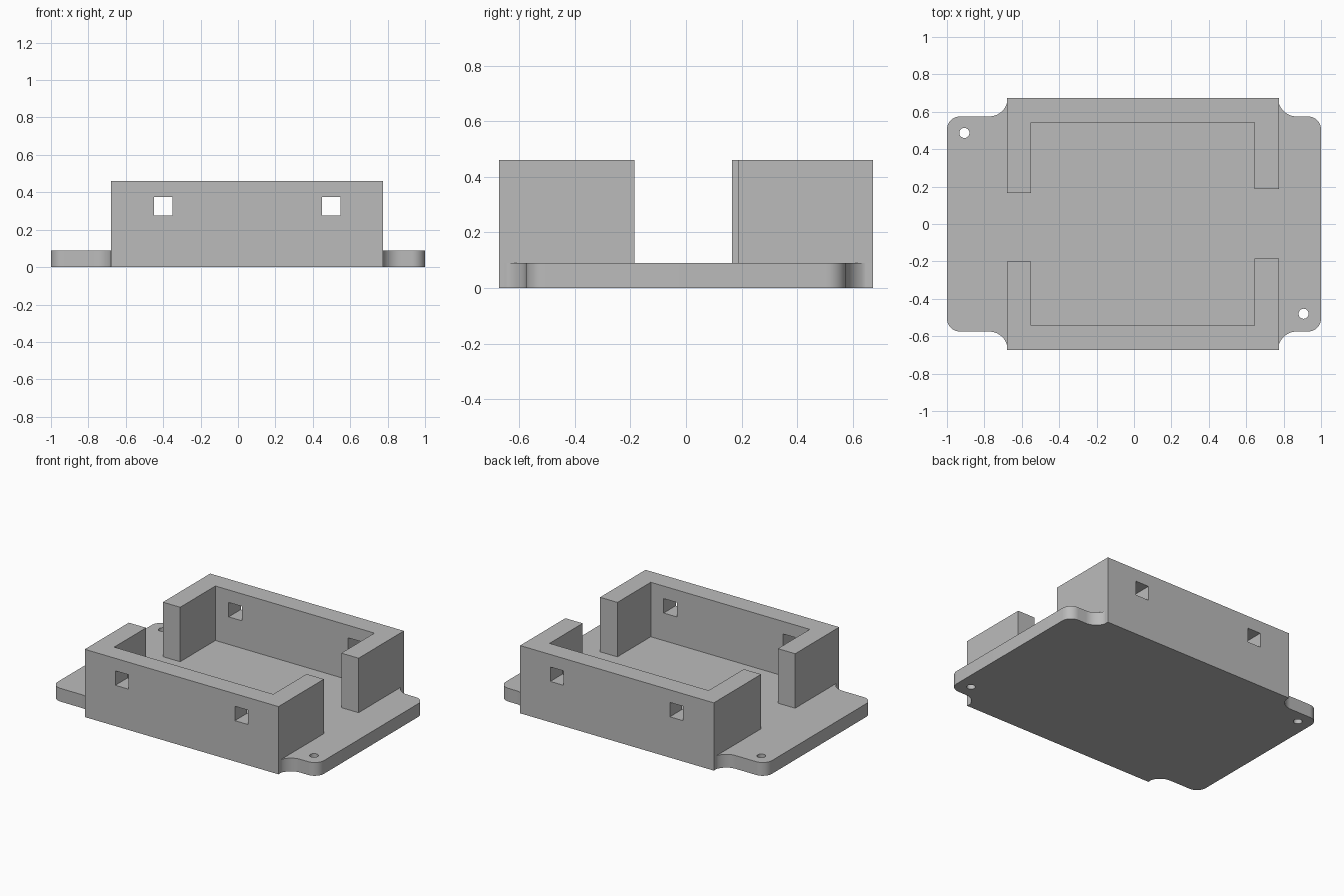
import bpy
import bmesh
from math import cos, sin, radians

if "Cube" in bpy.data.objects:
    bpy.data.objects.remove(bpy.data.objects["Cube"])

grey = bpy.data.materials.new("plain grey")
grey.use_nodes = True
grey.diffuse_color = (0.5, 0.5, 0.5, 1)
grey.node_tree.nodes["Principled BSDF"].inputs["Base Color"].default_value = (0.5, 0.5, 0.5, 1)

PLATE_TOP, WALL_TOP = 0.09, 0.46
LEFT, RIGHT, DEPTH = -0.68, 0.775, 0.673   # outer limits of the walls
THICK = 0.13


def prism(name, outline, z0, z1):
    """Extrude a closed xy outline from z0 to z1."""
    bm = bmesh.new()
    face = bm.faces.new([bm.verts.new((x, y, z0)) for x, y in outline])
    new = bmesh.ops.extrude_face_region(bm, geom=[face])["geom"]
    bmesh.ops.translate(bm, vec=(0, 0, z1 - z0),
                        verts=[v for v in new if isinstance(v, bmesh.types.BMVert)])
    bmesh.ops.recalc_face_normals(bm, faces=bm.faces)
    mesh = bpy.data.meshes.new(name)
    bm.to_mesh(mesh)
    bm.free()
    mesh.materials.append(grey)
    obj = bpy.data.objects.new(name, mesh)
    bpy.context.collection.objects.link(obj)
    return obj


def rect(x0, x1, y0, y1):
    return [(x0, y0), (x1, y0), (x1, y1), (x0, y1)]


def arc(cx, cy, r, a0, a1, n):
    angles = [radians(a0 + (a1 - a0) * i / n) for i in range(n + 1)]
    return [(cx + r * cos(a), cy + r * sin(a)) for a in angles]


def cut(obj, cutters):
    """Subtract the cutters from obj and delete them."""
    bpy.ops.object.select_all(action="DESELECT")
    bpy.context.view_layer.objects.active = obj
    obj.select_set(True)
    for c in cutters:
        mod = obj.modifiers.new("hole", "BOOLEAN")
        mod.operation, mod.solver, mod.object = "DIFFERENCE", "EXACT", c
        bpy.ops.object.modifier_apply(modifier=mod.name)
        bpy.data.objects.remove(c)


def plate_corner(sx, sy):
    """Rounded ear corner, then a hollow fillet that meets the wall."""
    wall_x = RIGHT if sx > 0 else -LEFT
    pts = arc(0.93, 0.505, 0.07, 0, 90, 10)
    pts += arc(wall_x + 0.095, 0.675, 0.1, 270, 198, 10)
    pts += [(wall_x, 0.645), (wall_x, DEPTH)]
    pts = [(sx * x, sy * y) for x, y in pts]
    return pts if sx * sy > 0 else pts[::-1]


# Base plate with two diagonal screw holes
outline = [p for s in ((1, 1), (-1, 1), (-1, -1), (1, -1)) for p in plate_corner(*s)]
plate = prism("base_plate", outline, 0, PLATE_TOP)
cut(plate, [prism("screw_hole", arc(x, y, 0.027, 0, 345, 23), -0.1, 0.2)
            for x, y in ((-0.907, 0.487), (0.907, -0.48))])
bpy.ops.object.shade_smooth_by_angle(angle=radians(30))

# C-shaped walls with two square windows each: side, arm ends at left and right
for name, s, end_l, end_r in (("back_wall", 1, 0.165, 0.187),
                              ("front_wall", -1, 0.2, 0.185)):
    inner = DEPTH - THICK
    outline = [(LEFT, end_l), (LEFT, DEPTH), (RIGHT, DEPTH), (RIGHT, end_r),
               (RIGHT - THICK, end_r), (RIGHT - THICK, inner),
               (LEFT + THICK, inner), (LEFT + THICK, end_l)]
    wall = prism(name, [(x, s * y) for x, y in outline], PLATE_TOP, WALL_TOP)
    y0, y1 = sorted((s * 0.5, s * 0.72))
    cut(wall, [prism("window", rect(x - 0.05, x + 0.05, y0, y1), 0.277, 0.375)
               for x in (-0.4, 0.498)])
